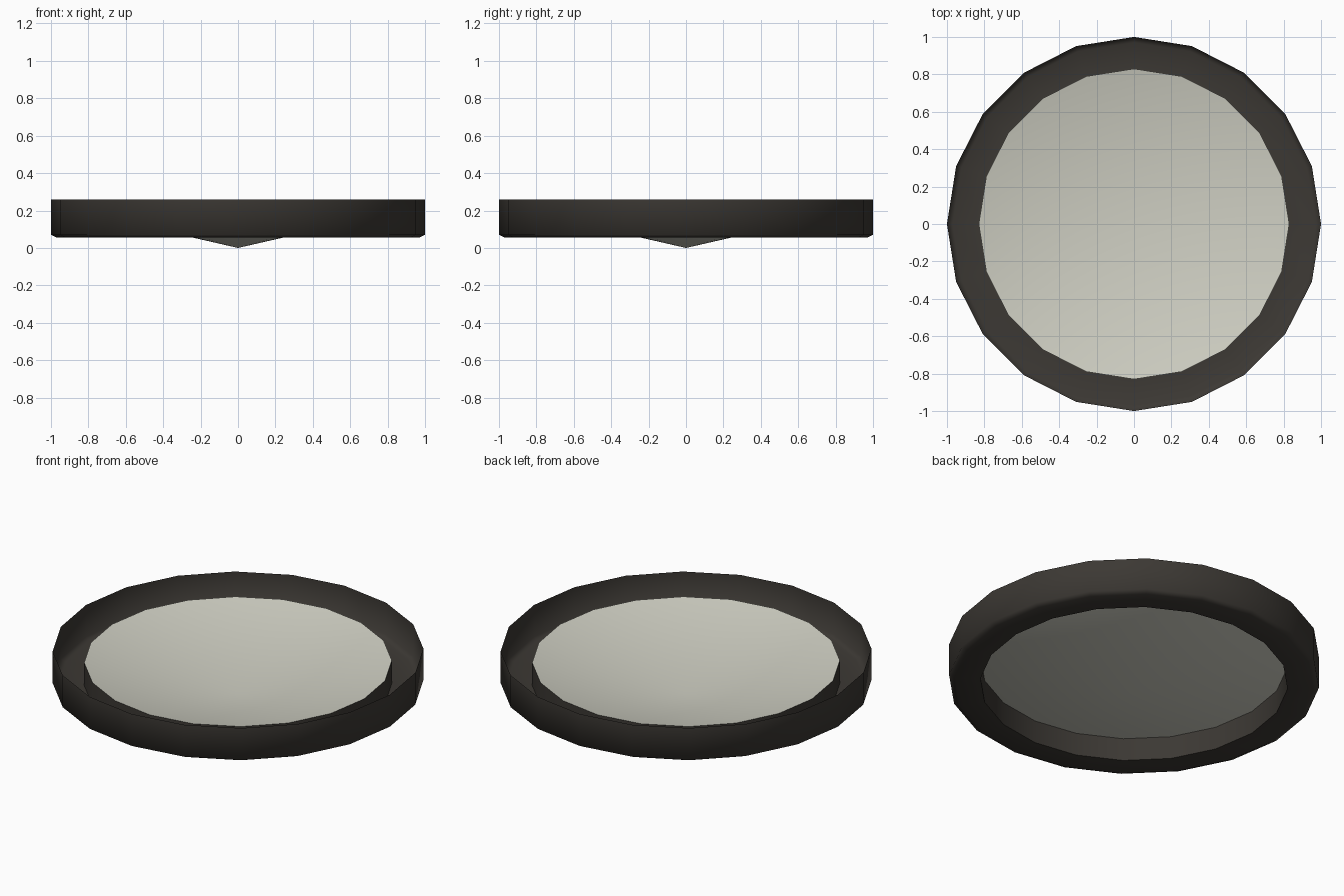
import bpy, bmesh, math

if "Cube" in bpy.data.objects:
    bpy.data.objects.remove(bpy.data.objects["Cube"])

SIDES = 20


def material(name, color):
    m = bpy.data.materials.new(name)
    m.diffuse_color = (*color, 1)
    m.use_nodes = True
    m.node_tree.nodes["Principled BSDF"].inputs["Base Color"].default_value = m.diffuse_color
    return m


def lathe(name, profile, mat, angle):
    """Revolve (radius, z) points around z as a thin open sheet."""
    bm = bmesh.new()
    rings = []
    for r, z in profile:
        if r == 0:
            rings.append([bm.verts.new((0, 0, z))] * SIDES)
        else:
            rings.append([bm.verts.new((r * math.cos(2 * math.pi * i / SIDES),
                                        r * math.sin(2 * math.pi * i / SIDES), z))
                          for i in range(SIDES)])
    for a, b in zip(rings, rings[1:]):
        for i in range(SIDES):
            j = (i + 1) % SIDES
            corners = [a[i], a[j], b[j], b[i]]
            bm.faces.new(list(dict.fromkeys(corners)))
    mesh = bpy.data.meshes.new(name)
    bm.to_mesh(mesh)
    bm.free()
    mesh.materials.append(mat)
    obj = bpy.data.objects.new(name, mesh)
    bpy.context.collection.objects.link(obj)
    bpy.ops.object.select_all(action='DESELECT')
    obj.select_set(True)
    bpy.context.view_layer.objects.active = obj
    bpy.ops.object.shade_smooth_by_angle(angle=math.radians(angle))
    return obj


dark = material("dark_rim", (0.045, 0.04, 0.034))
pale = material("pale_dish", (0.63, 0.63, 0.55))

# Channel-shaped rim: outer wall, small bevel, floor, inner wall
lathe("rim", [(1.0, 0.26), (1.0, 0.07), (0.97, 0.055),
              (0.83, 0.055), (0.83, 0.19)], dark, 75)

# Shallow conical dish dipping to the ground at its centre
lathe("dish", [(0.83, 0.19), (0, 0)], pale, 40)
